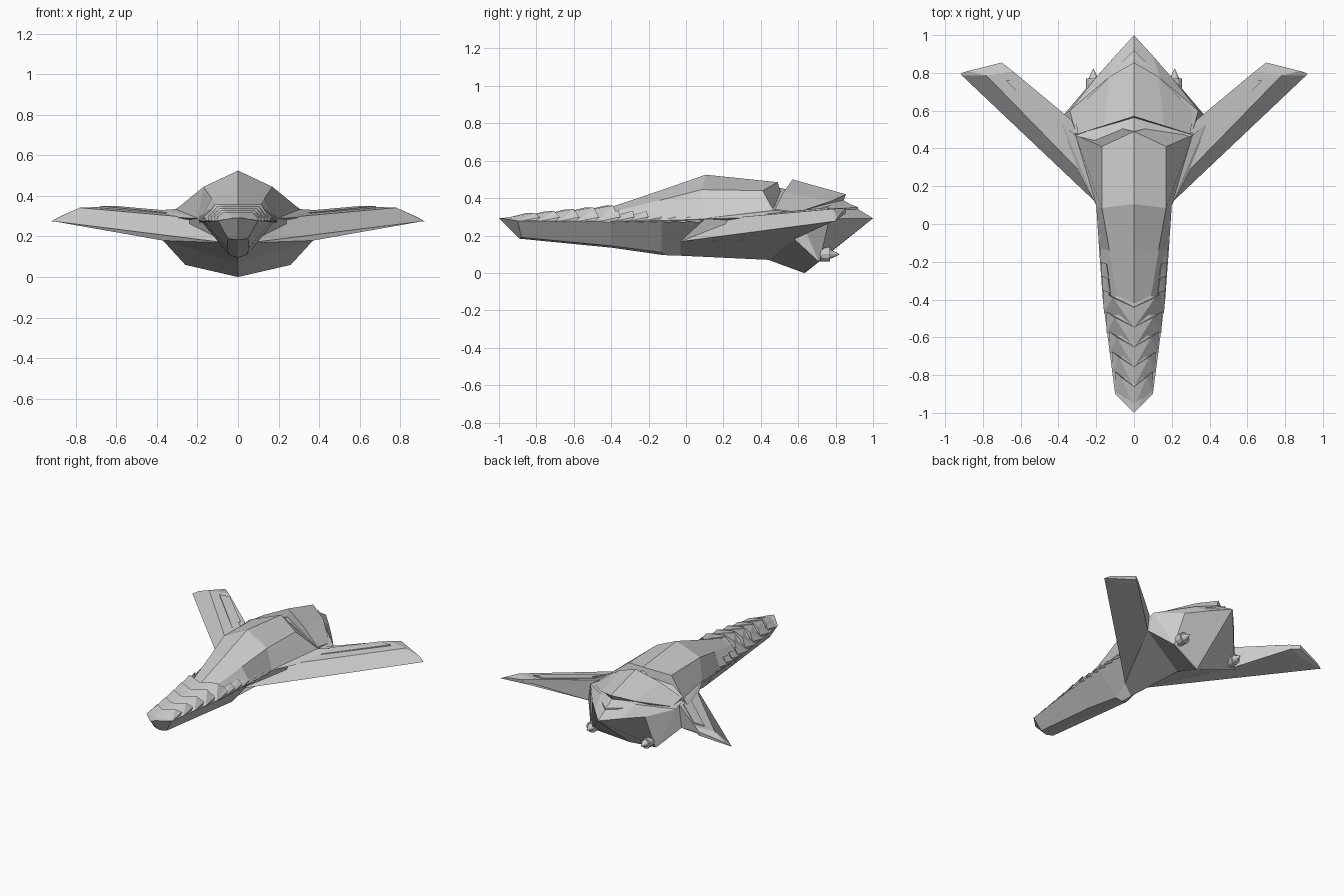
import bpy, bmesh, math
from mathutils import Vector, Matrix


def finish(name, bm):
    """Turn a half-side bmesh into an object mirrored across x = 0."""
    bmesh.ops.remove_doubles(bm, verts=bm.verts, dist=0.0005)
    bmesh.ops.recalc_face_normals(bm, faces=bm.faces)
    me = bpy.data.meshes.new(name)
    bm.to_mesh(me)
    bm.free()
    ob = bpy.data.objects.new(name, me)
    bpy.context.collection.objects.link(ob)
    m = ob.modifiers.new("mirror", 'MIRROR')
    m.use_clip = True
    m.merge_threshold = 0.001
    return ob


def loft(name, rings, closed=False):
    """Bridge point rings and cap both ends."""
    bm = bmesh.new()
    vs = [[bm.verts.new(p) for p in r] for r in rings]
    n = len(rings[0])
    for a, b in zip(vs, vs[1:]):
        for i in range(n if closed else n - 1):
            j = (i + 1) % n
            bm.faces.new((a[i], a[j], b[j], b[i]))
    bm.faces.new(vs[0])
    bm.faces.new(vs[-1][::-1])
    return finish(name, bm)


def hull(name, pts):
    """Small faceted plate from its corner points."""
    bm = bmesh.new()
    for p in pts:
        bm.verts.new(p)
    bmesh.ops.convex_hull(bm, input=bm.verts)
    return finish(name, bm)


def plate(name, pts, t):
    """Thin slab: the outline plus a copy lowered by t."""
    return hull(name, pts + [(x, y, z - t) for x, y, z in pts])


# Front hull: top, shoulder, chine, lower edge, keel at each station
loft("front_hull", [
    [(0, -1, .292), (.03, -.97, .29), (.1, -.9, .278), (.05, -.88, .19), (0, -.89, .183)],
    [(0, -.42, .345), (.09, -.38, .33), (.165, -.4, .275), (.055, -.4, .145), (0, -.4, .135)],
    [(0, -.13, .443), (.13, -.14, .388), (.185, -.13, .28), (.045, -.13, .11), (0, -.12, .095)],
    [(0, .105, .525), (.17, .085, .445), (.2, .1, .288), (.05, -.03, .168), (0, -.03, .092)],
    [(0, .49, .485), (.17, .41, .44), (.31, .47, .33), (.37, .58, .18), (0, .44, .07)]])

# Rear hull and tail point
loft("rear_hull", [
    [(0, .54, .43), (.15, .49, .39), (.3, .45, .32), (.37, .58, .18), (0, .44, .07)],
    [(0, .84, .39), (.14, .77, .36), (.34, .6, .315), (.26, .71, .06), (0, .63, 0)],
    [(0, 1, .292), (.1, .89, .292), (.21, .765, .287), (.255, .715, .065), (0, .64, .003)]])

# Sunken deck in the gap between the front hull and the canopy
plate("rear_deck", [(0, .48, .46), (.17, .41, .42), (.31, .47, .333), (0, .57, .44)], .03)

# Raised canopy with chevron front edge and stepped back edge
loft("rear_canopy", [
    [(0, .57, .5), (.16, .52, .43), (.3, .475, .34), (.3, .475, .31), (0, .56, .41)],
    [(0, .855, .42), (.13, .78, .385), (.31, .6, .325), (.3, .6, .3), (0, .84, .38)]])
plate("tail_plate", [(0, .8, .395), (.12, .73, .37), (.14, .78, .34), (0, .92, .352)], .025)

# Swept wings: leading edge, upper front, upper rear, trailing bottom
tip = [(.91, .785, .275), (.78, .785, .342), (.64, .808, .347), (.65, .815, .315)]
loft("wing", [
    [(.06, -.02, .169), (.2, .19, .29), (.33, .55, .325), (.37, .58, .18)], tip], closed=True)
loft("wing_tip", [tip, [(.92, .797, .275), (.88, .81, .298), (.70, .855, .345), (.70, .853, .318)]],
     closed=True)
plate("wing_panel", [(.27, .36, .309), (.36, .54, .329), (.6, .765, .35), (.68, .76, .35)], .02)

# Wing root fairing joining shoulder to wing
hull("wing_root", [(.19, .08, .29), (.21, .22, .298), (.31, .47, .335), (.38, .53, .33),
                   (.36, .4, .295), (.3, .45, .27), (.2, .2, .27)])

# Overlapping chevron scales along the neck
for i in range(5):
    y = -.97 + .105 * i
    z = .288 + .095 * (y + 1)
    w = .10 + .015 * i
    hull("neck_scale", [(0, y, z), (w, y + .08, .276), (0, y + .11, z + .028),
                        (w * .7, y + .16, z + .03), (w, y + .19, .298),
                        (0, y + .1, z - .02), (w, y + .16, .268)])

# Shrinking side scales from neck to wing
for i in range(7):
    y = -.45 + .075 * i
    w = .162 + .005 * i
    k = 1 - .07 * i
    hull("side_scale", [(w, y, .278), (w - .05 * k, y - .03, .30), (w + .003, y + .1, .30),
                        (w - .03 * k, y + .09, .30 + .035 * k), (w, y + .07, .268),
                        (w - .05 * k, y + .05, .28)])

# Engine nozzles with pointed cones
bm = bmesh.new()
turn = Matrix.Rotation(-math.pi / 2, 4, 'X')
for y, r1, r2, d in ((.73, .038, .038, .08), (.795, .026, .002, .05)):
    bmesh.ops.create_cone(bm, cap_ends=True, segments=12, radius1=r1, radius2=r2, depth=d,
                          matrix=Matrix.Translation(Vector((.215, y, .1))) @ turn)
finish("engine", bm)
